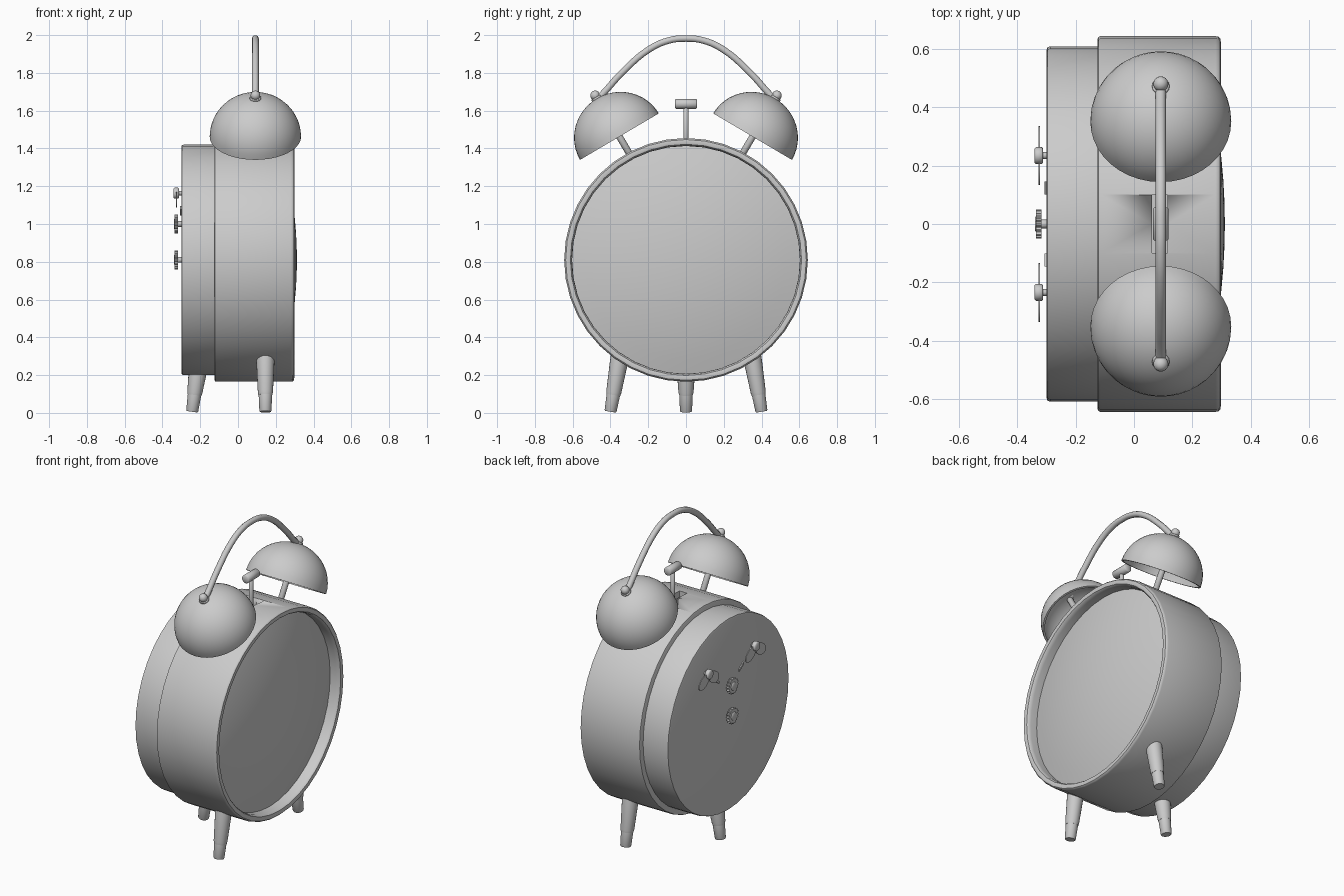
import bpy, bmesh, math
from mathutils import Vector, Matrix

if "Cube" in bpy.data.objects:
    bpy.data.objects.remove(bpy.data.objects["Cube"])

CZ = 0.81          # height of the clock axis
BX = 0.092         # x of bells, handle and hammer


def finish(name, bm, matrix=None, angle=35):
    if matrix is not None:
        bm.transform(matrix)
    bmesh.ops.remove_doubles(bm, verts=bm.verts, dist=1e-5)
    bmesh.ops.recalc_face_normals(bm, faces=bm.faces)
    mesh = bpy.data.meshes.new(name)
    bm.to_mesh(mesh)
    bm.free()
    ob = bpy.data.objects.new(name, mesh)
    bpy.context.collection.objects.link(ob)
    bpy.ops.object.select_all(action='DESELECT')
    ob.select_set(True)
    bpy.context.view_layer.objects.active = ob
    bpy.ops.object.shade_smooth_by_angle(angle=math.radians(angle))
    return ob


def lathe(name, profile, origin, axis, n=32, angle=35):
    """Revolve (radius, height) points about an axis through origin."""
    bm = bmesh.new()
    rings = []
    for r, h in profile:
        if r == 0:
            rings.append([bm.verts.new((0, 0, h))] * n)
        else:
            rings.append([bm.verts.new((r * math.cos(t), r * math.sin(t), h))
                          for t in (2 * math.pi * i / n for i in range(n))])
    for a, b in zip(rings, rings[1:]):
        for i in range(n):
            j = (i + 1) % n
            loop = list(dict.fromkeys((a[i], a[j], b[j], b[i])))
            if len(loop) > 2:
                bm.faces.new(loop)
    rot = Vector(axis).to_track_quat('Z', 'Y').to_matrix().to_4x4()
    return finish(name, bm, Matrix.Translation(origin) @ rot, angle)


def rod(name, r, length, origin, axis, n=16):
    e = min(r, length) * 0.15
    return lathe(name, [(0, 0), (r - e, 0), (r, e), (r, length - e), (r - e, length), (0, length)],
                 origin, axis, n, 50)


def plate(name, outline, x0, x1, loc):
    """Extrude a (y, z) outline between two x planes."""
    bm = bmesh.new()
    rows = [[bm.verts.new((x, y, z)) for y, z in outline] for x in (x0, x1)]
    n = len(outline)
    for row in rows:
        bm.faces.new(row)
    for i in range(n):
        j = (i + 1) % n
        bm.faces.new((rows[0][i], rows[0][j], rows[1][j], rows[1][i]))
    return finish(name, bm, Matrix.Translation(loc))


# Case: wide front shell with rim, narrower back shell, domed glass
front = lathe("front_shell", [(0, -.125), (.635, -.125), (.642, -.122), (.645, -.115), (.645, .28),
                              (.643, .29), (.637, .296), (.625, .298), (.612, .295), (.606, .287),
                              (.603, .27), (.603, .215), (0, .215)], (0, 0, CZ), (1, 0, 0), 40)
lathe("back_shell", [(0, -.30), (.598, -.30), (.607, -.297), (.61, -.288), (.61, -.12), (0, -.12)],
      (0, 0, CZ), (1, 0, 0), 40)
lathe("glass", [(.604 * i / 8, .312 - .085 * (i / 8) ** 2) for i in range(9)],
      (0, 0, CZ), (1, 0, 0), 40)

# Hammer slot in the top of the case
bm = bmesh.new()
bmesh.ops.create_cube(bm, size=1, matrix=Matrix.Translation((.088, 0, 1.44)) @ Matrix.Diagonal((.054, .2, .1, 1)))
cutter = finish("slot_cutter", bm)
cutter.hide_render = True
cutter.hide_viewport = True
cut = front.modifiers.new("slot", 'BOOLEAN')
cut.object = cutter
cut.operation = 'DIFFERENCE'
cut.solver = 'EXACT'

# Hammer
rod("hammer_stem", .013, .24, (BX, 0, 1.38), (0, 0, 1))
rod("hammer_head", .026, .115, (BX, -.0575, 1.636), (0, 1, 0), 20)

# Bells with stems and cap nuts
R, H, T = .242, .235, .012
arc = [math.pi / 2 * i / 12 for i in range(13)]
bell = [(R * math.cos(a) if i < 12 else 0, H * math.sin(a)) for i, a in enumerate(arc)]
inner = [((R - T) * math.cos(a) if i < 12 else 0, (H - T) * math.sin(a)) for i, a in enumerate(arc)]
profile = inner[::-1] + bell
for side, s in (("left", -1), ("right", 1)):
    c = Vector((BX, s * .3525, 1.4625))
    d = Vector((0, s * .508, .861)).normalized()
    lathe(side + "_bell", profile, c, d, 40)
    rod(side + "_bell_stem", .018, .37, c - d * .14, d)
    rod(side + "_bell_washer", .03, .014, c + d * (H - .006), d)
    ball = [(.026 * math.sin(math.pi * i / 8) if 0 < i < 8 else 0, -.026 * math.cos(math.pi * i / 8))
            for i in range(9)]
    lathe(side + "_bell_nut", ball, c + d * (H + .018), d, 16)

# Arched carrying handle
half = [(.462, 1.668), (.435, 1.695), (.345, 1.795), (.195, 1.925), (.09, 1.972)]
pts = [(-y, z) for y, z in half] + [(0, 1.982)] + half[::-1]
curve = bpy.data.curves.new("handle", 'CURVE')
curve.dimensions = '3D'
curve.bevel_depth = .018
curve.bevel_resolution = 3
curve.use_fill_caps = True
sp = curve.splines.new('BEZIER')
sp.resolution_u = 5
sp.bezier_points.add(len(pts) - 1)
for p, (y, z) in zip(sp.bezier_points, pts):
    p.co = (BX, y, z)
    p.handle_left_type = p.handle_right_type = 'AUTO'
bpy.context.collection.objects.link(bpy.data.objects.new("handle", curve))

# Three tapered feet with rubber tips
for name, base, d, length in (("front_left_foot", (.145, -.4, .006), (0, .17, 1), .33),
                              ("front_right_foot", (.145, .4, .006), (0, -.17, 1), .33),
                              ("back_foot", (-.243, 0, .006), (.14, 0, 1), .27)):
    lathe(name, [(0, .09), (.037, .09), (.04, .105), (.048, length - .06), (.048, length), (0, length)],
          base, d, 20)
    lathe(name + "_tip", [(0, 0), (.029, 0), (.032, .005), (.036, .1), (0, .1)], base, d, 20)

# Toothed setting knobs on the back
gear = []
for i in range(64):
    a = 2 * math.pi * i / 64
    r = .05 if i % 4 < 2 else .043
    gear.append((r * math.cos(a), r * math.sin(a)))
for name, z in (("hand_setting_knob", .81), ("alarm_setting_knob", 1.0)):
    plate(name, gear, -.336, -.318, (0, 0, z))
    rod(name + "_cap", .026, .022, (-.318, 0, z), (-1, 0, 0))
    rod(name + "_stem", .015, .03, (-.295, 0, z), (-1, 0, 0))

# Winding keys with drooping wings, and small direction markers
for side, s in (("left", -1), ("right", 1)):
    y, z = s * .235, 1.163
    rod(side + "_key_hub", .029, .028, (-.313, y, z), (-1, 0, 0), 20)
    rod(side + "_key_stem", .012, .03, (-.295, y, z), (-1, 0, 0))
    for k, w in (("inner", -1), ("outer", 1)):
        outline = []
        for i in range(20):
            a = 2 * math.pi * i / 20
            u, v = .056 * math.cos(a), .036 * math.sin(a)
            t = -.5 * w
            outline.append((w * .049 + u * math.cos(t) - v * math.sin(t),
                            -.035 + u * math.sin(t) + v * math.cos(t)))
        plate(f"{side}_key_{k}_wing", outline, -.328, -.322, (0, y, z))
    plate(side + "_direction_marker", [(-.022, -s * .016 - .008), (.022, s * .016 - .008),
                                       (.022, s * .016 + .008), (-.022, -s * .016 + .008)],
          -.307, -.295, (0, s * .124, 1.07))
